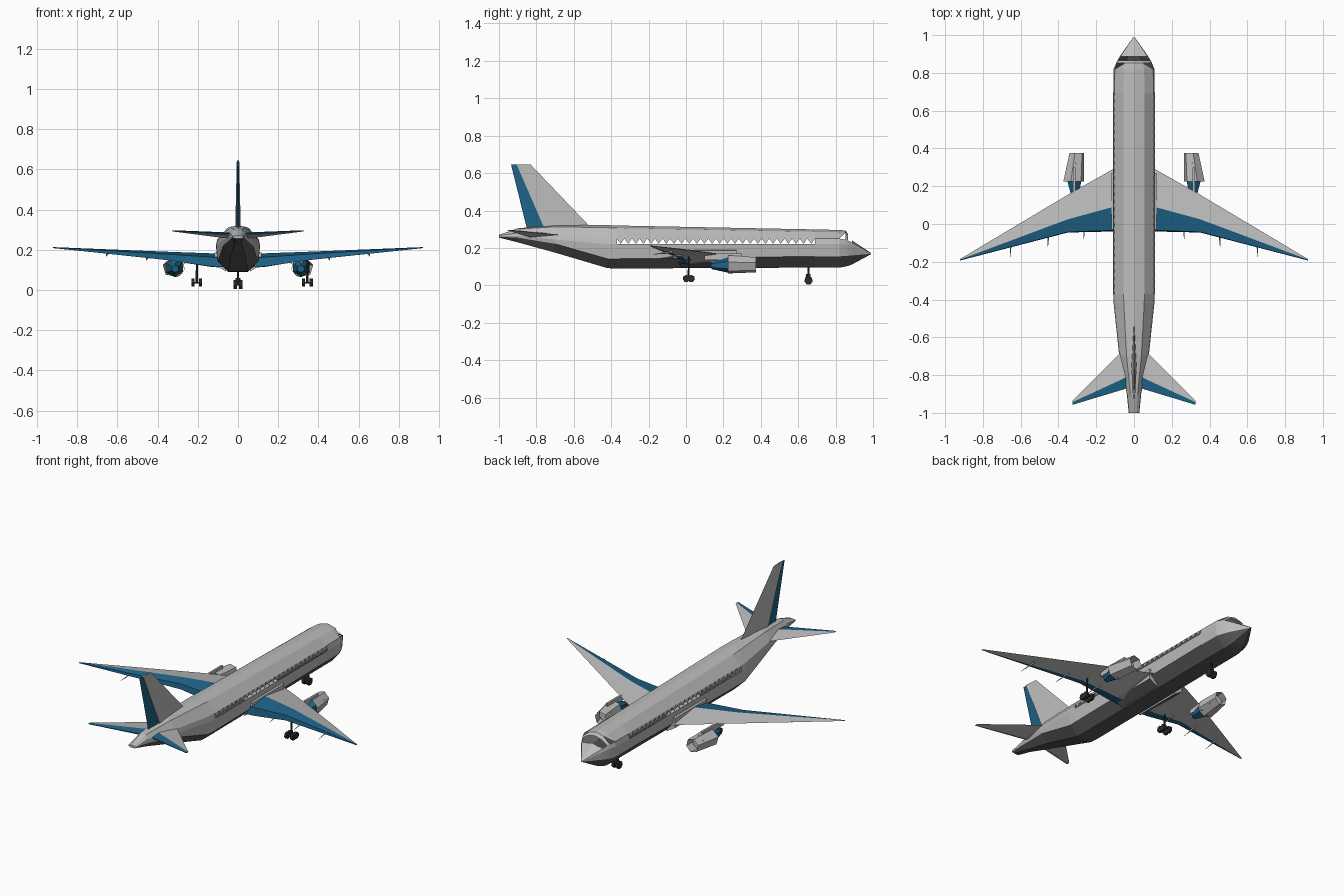
import bpy, bmesh, math
from mathutils import Matrix, Vector

if "Cube" in bpy.data.objects:
    bpy.data.objects.remove(bpy.data.objects["Cube"])


def material(name, rgb):
    m = bpy.data.materials.new(name)
    m.diffuse_color = (*rgb, 1)
    m.use_nodes = True
    m.node_tree.nodes["Principled BSDF"].inputs["Base Color"].default_value = m.diffuse_color
    return m


GREY = material("light grey", (0.50, 0.50, 0.50))
DARK = material("dark belly grey", (0.10, 0.10, 0.10))
BLUE = material("blue", (0.013, 0.125, 0.25))
BLACK = material("near black", (0.025, 0.025, 0.025))


def finish(bm, name, mats):
    bmesh.ops.recalc_face_normals(bm, faces=bm.faces)
    me = bpy.data.meshes.new(name)
    bm.to_mesh(me)
    bm.free()
    for m in mats:
        me.materials.append(m)
    ob = bpy.data.objects.new(name, me)
    bpy.context.collection.objects.link(ob)
    return ob


def loft(name, rings, mats, face_mat=(), caps=True):
    """Join closed rings of points; face_mat gives the material of each strip."""
    bm = bmesh.new()
    vs = [[bm.verts.new(p) for p in r] for r in rings]
    n = len(rings[0])
    for a, b in zip(vs, vs[1:]):
        for j in range(n):
            k = (j + 1) % n
            f = bm.faces.new((a[j], a[k], b[k], b[j]))
            f.material_index = face_mat[j] if face_mat else 0
    if caps:
        bm.faces.new(vs[0])
        bm.faces.new(vs[-1])
    return finish(bm, name, mats)


def tube(name, p, q, r1, r2, sides, mat, spin=0):
    """Closed cylinder or cone between two points."""
    p, q = Vector(p), Vector(q)
    d = q - p
    bm = bmesh.new()
    mtx = (Matrix.Translation((p + q) / 2)
           @ d.to_track_quat('Z', 'Y').to_matrix().to_4x4() @ Matrix.Rotation(spin, 4, 'Z'))
    bmesh.ops.create_cone(bm, cap_ends=True, segments=sides, radius1=r1, radius2=r2,
                          depth=d.length, matrix=mtx)
    return finish(bm, name, [mat])


# Fuselage: y, half width, then heights of belly, lower side, sill, lintel, roof
stations = [
    (-1.00, 0.028, 0.255, 0.260, 0.263, 0.266, 0.270),
    (-0.90, 0.038, 0.230, 0.255, 0.265, 0.280, 0.305),
    (-0.70, 0.078, 0.175, 0.222, 0.245, 0.270, 0.322),
    (-0.42, 0.108, 0.092, 0.142, 0.220, 0.250, 0.322),
    (-0.37, 0.110, 0.090, 0.142, 0.222, 0.250, 0.320),
    (0.69, 0.110, 0.095, 0.155, 0.222, 0.250, 0.299),
    (0.82, 0.108, 0.095, 0.155, 0.222, 0.250, 0.296),
    (0.852, 0.095, 0.100, 0.157, 0.220, 0.245, 0.293),
    (0.866, 0.088, 0.104, 0.158, 0.216, 0.240, 0.276),
    (0.888, 0.075, 0.112, 0.160, 0.210, 0.228, 0.240),
    (0.99, 0.003, 0.167, 0.168, 0.169, 0.170, 0.172),
]
bm = bmesh.new()
rings = []
for y, w, zb, zl, zs, zu, zt in stations:
    half = [(0.45, zb), (0.93, zl), (1, zs), (0.94, zu), (0.5, zt - 0.06 * (zt - zb))]
    pts = [(0, zb)] + half + [(0, zt)] + [(-x, z) for x, z in reversed(half)]
    rings.append([bm.verts.new((x * w, y, z)) for x, z in pts])
for i, (a, b) in enumerate(zip(rings, rings[1:])):
    for j in range(12):
        k = (j + 1) % 12
        if i == 8 and j in (4, 5, 6, 7):        # open windscreen
            continue
        if i == 4 and j in (3, 8):              # row of triangular window openings
            lo, up = (j, k) if j == 3 else (k, j)
            n = 26
            L = [a[lo].co.lerp(b[lo].co, t / n) for t in range(n + 1)]
            U = [a[up].co.lerp(b[up].co, t / n) for t in range(n + 1)]
            for t in range(n):
                tri = (U[t], U[t + 1], L[t].lerp(L[t + 1], 0.5))
                bm.faces.new([bm.verts.new(p) for p in tri])
            continue
        if i == 6 and j in (4, 7):              # cockpit side windows, half open
            lo, up = (j, k) if j == 4 else (k, j)
            bm.faces.new((a[lo], b[up], a[up]))
            continue
        f = bm.faces.new((a[j], a[k], b[k], b[j]))
        f.material_index = 1 if j in (0, 1, 10, 11) else 0   # dark belly
bm.faces.new(rings[0])
bm.faces.new(rings[-1])
finish(bm, "fuselage", [GREY, DARK])

# Fin with a thinner blue rudder behind it
spans = ((0.30, -0.50, -0.755, -0.85, 0.014), (0.645, -0.83, -0.905, -0.935, 0.006))
loft("tail_fin", [[(0, le, z), (t, hinge, z), (-t, hinge, z)]
                  for z, le, hinge, te, t in spans], [GREY])
loft("rudder", [[(t * 0.6, hinge + 0.003, z), (0, te, z), (-t * 0.6, hinge + 0.003, z)]
                for z, le, hinge, te, t in spans], [BLUE])


def section(x, *pts):
    return [(x, *p) for p in pts]


def mirrored(rows):
    return [section(-r[0], *r[1:]) for r in reversed(rows)], [section(*r) for r in rows]


# Main wings: x, then (y, z) of leading edge, hinge, upper and lower rear edge, underside
wing_rows = [
    (0.05, (0.32, 0.150), (0.10, 0.180), (-0.033, 0.160), (-0.04, 0.112), (0.02, 0.110)),
    (0.13, (0.28, 0.152), (0.085, 0.182), (-0.034, 0.163), (-0.04, 0.116), (0.015, 0.114)),
    (0.35, (0.155, 0.170), (0.025, 0.190), (-0.042, 0.178), (-0.045, 0.148), (-0.015, 0.150)),
    (0.92, (-0.185, 0.211), (-0.188, 0.213), (-0.192, 0.212), (-0.193, 0.209), (-0.189, 0.208)),
]
# Tailplanes
tail_rows = [
    (0.02, (-0.63, 0.268), (-0.80, 0.285), (-0.865, 0.278), (-0.865, 0.272), (-0.82, 0.255)),
    (0.07, (-0.68, 0.270), (-0.825, 0.287), (-0.88, 0.281), (-0.88, 0.275), (-0.84, 0.258)),
    (0.325, (-0.935, 0.294), (-0.943, 0.297), (-0.957, 0.296), (-0.957, 0.294), (-0.947, 0.291)),
]
for label, rows, under in (("wing", wing_rows, 1), ("tailplane", tail_rows, 0)):
    for side, secs in zip(("left", "right"), mirrored(rows)):
        loft(f"{side}_{label}", secs, [GREY, BLUE], (0, 1, 1, under, 0))

for s, side in ((-1, "left"), (1, "right")):
    # Wing root fairing with dark lower face
    fairing = [[(s * x, y, z) for x, z in ((0.06, 0.092), (0.115, 0.125), (0.118, 0.185), (0.06, 0.2))]
               for y in (-0.03, 0.27)]
    loft(f"{side}_root_fairing", fairing, [GREY, DARK], (1, 0, 0, 0))

    # Engine cowl: open six-sided duct that widens to the rear
    def ring(cx, y, cz, rx, rz):
        return [(s * (cx + rx * math.cos(math.radians(60 * i + 15))), y,
                 cz + rz * math.sin(math.radians(60 * i + 15))) for i in range(6)]
    loft(f"{side}_engine_cowl",
         [ring(0.303, 0.375, 0.110, 0.040, 0.042), ring(0.320, 0.225, 0.112, 0.056, 0.050)],
         [GREY], caps=False)
    tube(f"{side}_engine_fan", (s * 0.308, 0.325, 0.111), (s * 0.309, 0.315, 0.111),
         0.041, 0.041, 6, GREY)
    # Blue core and exhaust behind the cowl
    tube(f"{side}_engine_core", (s * 0.316, 0.24, 0.110), (s * 0.312, 0.135, 0.105),
         0.046, 0.018, 6, BLUE)
    # Pylon up to the wing
    pylon = [[(s * (0.316 + dx), y, z) for dx, y in ((-0.006, 0.30), (0.006, 0.30),
                                                      (0.006, 0.10), (-0.006, 0.10))]
             for z in (0.135, 0.170)]
    loft(f"{side}_pylon", pylon, [GREY])
    # Flap track spikes
    for x, y, z in ((0.26, -0.025, 0.14), (0.45, -0.065, 0.16), (0.65, -0.12, 0.178)):
        tube(f"{side}_flap_track", (s * x, y + 0.05, z), (s * (x + 0.006), y - 0.055, z - 0.012),
             0.007, 0.001, 4, GREY)


def gear(name, x, y, top, axles, r, z, spread):
    """Strut with a crossbar and pairs of wheels."""
    tube(f"{name}_strut", (x, y, z), (x, y, top), 0.006, 0.005, 5, BLACK)
    tube(f"{name}_beam", (x, y - 0.018, z + 0.006), (x, y + 0.018, z + 0.006), 0.006, 0.006, 4, BLACK)
    for dy in axles:
        tube(f"{name}_axle", (x - spread, y + dy, z), (x + spread, y + dy, z), 0.004, 0.004, 4, BLACK)
        for s in (-1, 1):
            tube(f"{name}_wheel", (x + s * (spread - 0.008), y + dy, z),
                 (x + s * (spread + 0.008), y + dy, z), r, r, 7, BLACK)


# Landing gear
gear("left_main_gear", -0.205, 0.015, 0.15, (-0.013, 0.013), 0.020, 0.036, 0.019)
gear("right_main_gear", 0.345, 0.015, 0.165, (-0.013, 0.013), 0.020, 0.036, 0.019)
gear("nose_gear", 0.0, 0.655, 0.11, (0.0,), 0.023, 0.026, 0.014)
tube("nose_gear_block", (0, 0.655, 0.03), (0, 0.655, 0.06), 0.018, 0.012, 5, BLACK)
